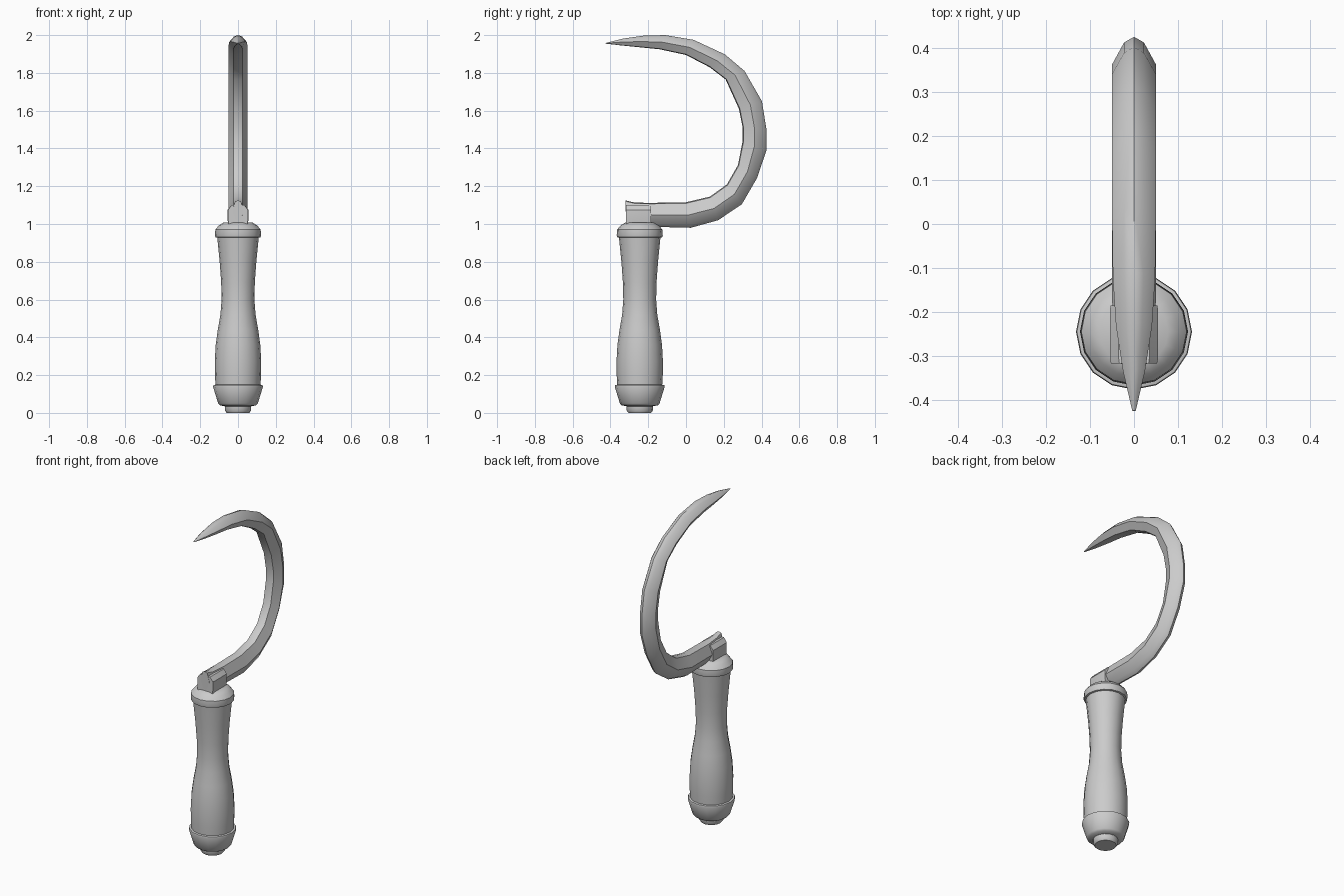
import bpy, bmesh, math
from math import radians
from mathutils import Vector


def loft(name, rings, angle=35):
    """Skin a list of equal-sized closed rings and cap both ends."""
    bm = bmesh.new()
    vs = [[bm.verts.new(p) for p in r] for r in rings]
    n = len(rings[0])
    for a, b in zip(vs, vs[1:]):
        for i in range(n):
            j = (i + 1) % n
            bm.faces.new((a[i], a[j], b[j], b[i]))
    bm.faces.new(vs[0])
    bm.faces.new(vs[-1])
    bmesh.ops.recalc_face_normals(bm, faces=bm.faces)
    me = bpy.data.meshes.new(name)
    bm.to_mesh(me)
    bm.free()
    ob = bpy.data.objects.new(name, me)
    bpy.context.collection.objects.link(ob)
    bpy.ops.object.select_all(action='DESELECT')
    ob.select_set(True)
    bpy.context.view_layer.objects.active = ob
    bpy.ops.object.shade_smooth_by_angle(angle=radians(angle))
    return ob


HANDLE_Y = -0.245


def lathe(name, profile, sides=16):
    """Turn (radius, z) pairs around the handle axis."""
    rings = []
    for r, z in profile:
        rings.append([(r * math.cos(2 * math.pi * i / sides),
                       HANDLE_Y + r * math.sin(2 * math.pi * i / sides), z)
                      for i in range(sides)])
    return loft(name, rings)


# Turned handle: grip, pommel and top collar
lathe("grip", [(.118, .13), (.122, .20), (.123, .27), (.118, .36), (.107, .44),
               (.093, .52), (.087, .60), (.089, .69), (.097, .80), (.111, .94)])
lathe("pommel", [(.06, 0), (.069, .012), (.07, .035), (.095, .04), (.105, .05),
                 (.132, .138), (.130, .147), (.116, .150)])
lathe("top_collar", [(.108, .927), (.119, .930), (.122, .940), (.120, .970),
                     (.102, .992), (.078, 1.007)])

# Socket block that clamps the blade, slightly flared at its blade end
section = [(-.05, .99), (.05, .99), (.055, 1.02), (.055, 1.075), (.035, 1.10),
           (-.035, 1.10), (-.055, 1.075), (-.055, 1.02)]
loft("blade_socket", [[(x * s, y, z) for x, z in section]
                      for y, s in ((-.318, .95), (-.305, 1), (-.20, 1), (-.185, .97))], 30)

# Blade stations: inner edge (y, z), outer edge (y, z), half thickness
stations = [
    (-.320, 1.125, -.318, 1.010, .030),
    (-.270, 1.113, -.270, 1.000, .034),
    (-.180, 1.112, -.175, .985, .050),
    (.000, 1.115, .025, .980, .050),
    (.127, 1.145, .170, 1.020, .050),
    (.217, 1.210, .296, 1.105, .050),
    (.275, 1.312, .376, 1.243, .050),
    (.300, 1.440, .426, 1.390, .050),
    (.300, 1.510, .426, 1.500, .050),
    (.280, 1.610, .402, 1.650, .050),
    (.210, 1.765, .310, 1.810, .050),
    (.125, 1.830, .206, 1.898, .050),
    (.000, 1.895, .040, 1.975, .050),
    (-.140, 1.925, -.110, 2.000, .048),
    (-.240, 1.935, -.225, 1.997, .041),
    (-.340, 1.945, -.330, 1.982, .025),
    (-.426, 1.955, -.424, 1.959, .004),
]
# Section: u across the thickness, v from inner (-1) to outer (+1)
shape = [(0, 1), (.45, .8), (1, 0), (.5, -.92), (0, -1), (-.5, -.92), (-1, 0), (-.45, .8)]
rings = []
for iy, iz, oy, oz, t in stations:
    inner, outer = Vector((0, iy, iz)), Vector((0, oy, oz))
    mid, half = (inner + outer) / 2, (outer - inner) / 2
    rings.append([mid + half * v + Vector((t * u, 0, 0)) for u, v in shape])
loft("curved_blade", rings, 40)
